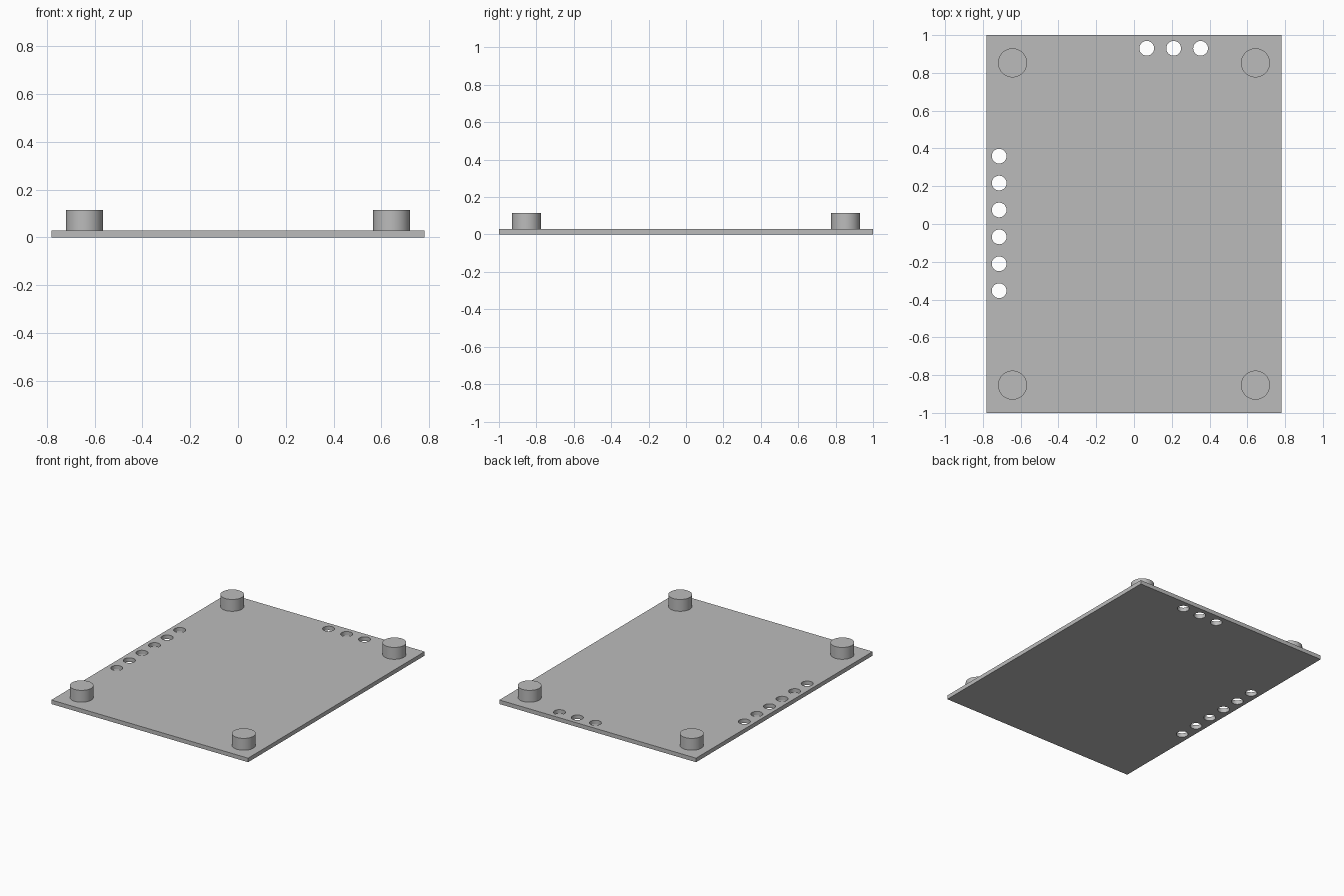
import bpy

cube = bpy.data.objects.get("Cube")
if cube:
    bpy.data.objects.remove(cube, do_unlink=True)

THICK = 0.029
TOP = 0.114
PITCH = 0.1425

# Single grey material
grey = bpy.data.materials.new("plain grey")
grey.use_nodes = True
colour = (0.5, 0.5, 0.5, 1)
grey.diffuse_color = colour
grey.node_tree.nodes["Principled BSDF"].inputs["Base Color"].default_value = colour


def cylinder(name, x, y, radius, z0, z1):
    bpy.ops.mesh.primitive_cylinder_add(
        vertices=48, radius=radius, depth=z1 - z0, location=(x, y, (z0 + z1) / 2))
    obj = bpy.context.object
    obj.name = name
    obj.data.materials.append(grey)
    bpy.ops.object.shade_smooth_by_angle()
    return obj


# Base plate
bpy.ops.mesh.primitive_cube_add(size=1, location=(0, 0, THICK / 2))
plate = bpy.context.object
plate.name = "base_plate"
plate.scale = (1.56, 2, THICK)
bpy.ops.object.transform_apply(location=False, rotation=False, scale=True)
plate.data.materials.append(grey)

# Round through holes: six along the right edge, three along the back edge
holes = [(-0.714, 0.003 + (i - 2.5) * PITCH) for i in range(6)]
holes += [(0.21 + i * PITCH, 0.93) for i in (-1, 0, 1)]
cutters = [cylinder("hole_cutter", x, y, 0.039, -0.05, 0.08) for x, y in holes]
for cutter in cutters:
    cutter.hide_render = True
    cut = plate.modifiers.new("hole", "BOOLEAN")
    cut.operation = "DIFFERENCE"
    cut.solver = "EXACT"
    cut.object = cutter

# Bake the holes, then drop the cutters
bpy.ops.object.select_all(action="DESELECT")
plate.select_set(True)
bpy.context.view_layer.objects.active = plate
for name in [m.name for m in plate.modifiers]:
    bpy.ops.object.modifier_apply(modifier=name)
for cutter in cutters:
    bpy.data.objects.remove(cutter, do_unlink=True)
bpy.ops.object.shade_smooth_by_angle()

# Corner posts
for side, x in (("right", -0.643), ("left", 0.643)):
    for end, y in (("front", -0.853), ("back", 0.853)):
        cylinder(f"{end}_{side}_post", x, y, 0.077, THICK, TOP)
